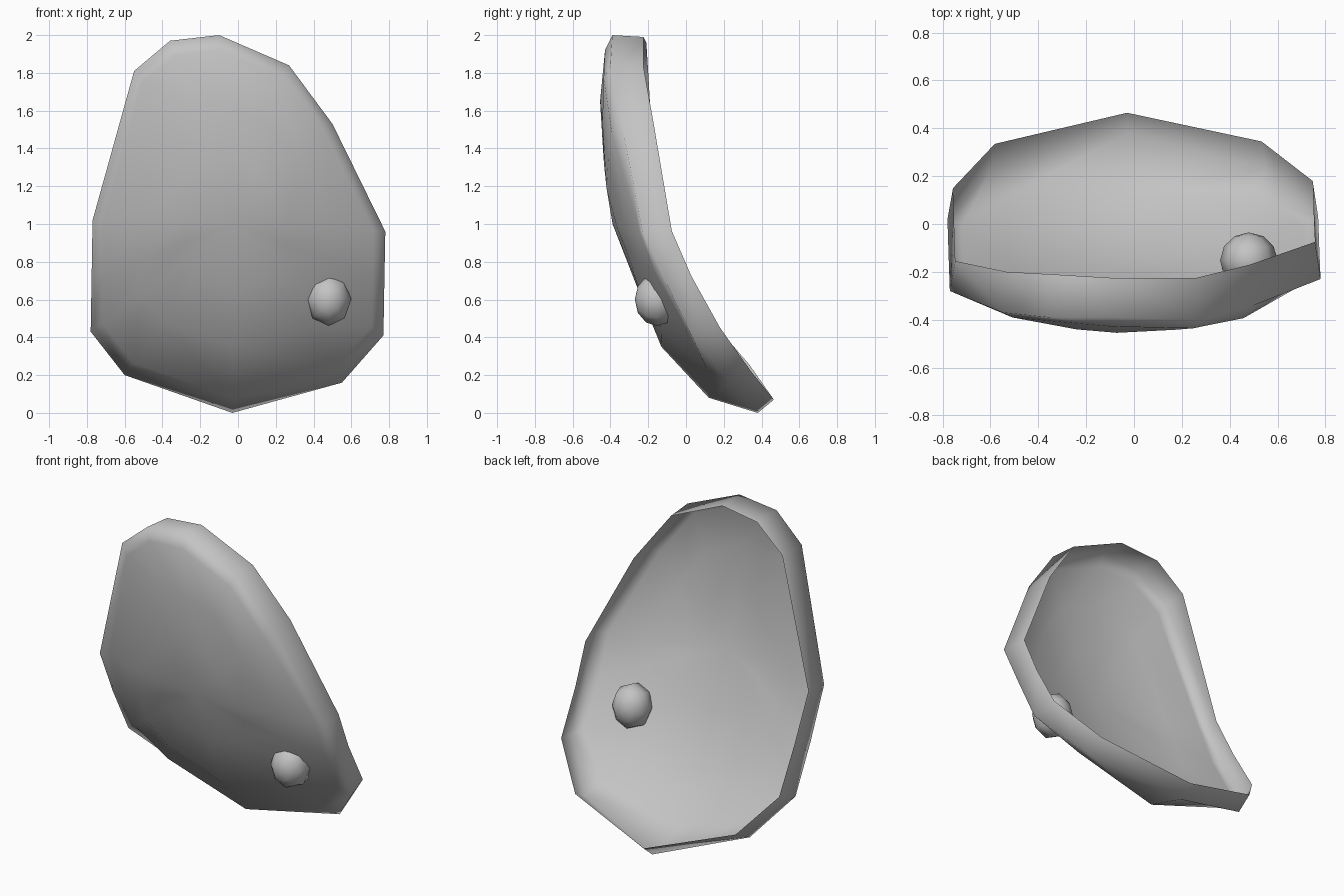
import bpy
import bmesh

if "Cube" in bpy.data.objects:
    bpy.data.objects.remove(bpy.data.objects["Cube"], do_unlink=True)

# One plain grey for everything
grey = bpy.data.materials.new("plain grey")
grey.use_nodes = True
colour = (0.55, 0.55, 0.55, 1)
grey.diffuse_color = colour
grey.node_tree.nodes["Principled BSDF"].inputs["Base Color"].default_value = colour

# Outline of the shell: x, z, depth of the front rim, depth of the back rim
OUTLINE = [
    (-.10, 2.0, -.39, -.225), (.27, 1.84, -.40, -.225), (.50, 1.53, -.34, -.17),
    (.78, .96, -.23, -.075), (.775, .70, -.11, .03), (.77, .41, .03, .18),
    (.55, .16, .23, .345), (-.03, 0, .38, .465), (-.60, .20, .22, .335),
    (-.78, .43, .02, .15), (-.775, .72, -.14, -.01), (-.77, 1.02, -.28, -.155),
    (-.55, 1.81, -.37, -.2), (-.36, 1.97, -.39, -.21),
]
# Profile of the front surface along its middle: height, depth
SPINE = [(0, .2), (.09, .11), (.36, -.14), (1.08, -.42), (1.71, -.46), (2, -.42)]
MID_X, MID_Z = -.02, 1.0


def spine_depth(z):
    """Depth of the middle profile at a height."""
    for (z0, y0), (z1, y1) in zip(SPINE, SPINE[1:]):
        if z <= z1:
            return y0 + (y1 - y0) * (z - z0) / (z1 - z0)
    return SPINE[-1][1]


def front_depth(x, z):
    """Depth of the bulging front, curving back towards the sides."""
    bend = .25 + .7 * max(0, .6 - z)
    return spine_depth(z) + bend * x * x


def finish(name, bm):
    """Turn a bmesh into a smooth grey object."""
    mesh = bpy.data.meshes.new(name)
    bm.to_mesh(mesh)
    bm.free()
    mesh.materials.append(grey)
    for poly in mesh.polygons:
        poly.use_smooth = True
    obj = bpy.data.objects.new(name, mesh)
    bpy.context.scene.collection.objects.link(obj)
    return obj


# Curved shell: an open bowl with a flange turned towards the back
bm = bmesh.new()
back_rim, front_rim = [], []
for x, z, front, back in OUTLINE:
    inset_z = MID_Z + (z - MID_Z) * (.99 if z > MID_Z else .93)
    back_rim.append(bm.verts.new((x * .97, back, inset_z)))
    front_rim.append(bm.verts.new((x, front, z)))
rings = [back_rim, front_rim]
for size in (.92, .65, .35):
    ring = []
    for x, z, _, _ in OUTLINE:
        px = MID_X + (x - MID_X) * size
        pz = MID_Z + (z - MID_Z) * size
        ring.append(bm.verts.new((px, front_depth(px, pz), pz)))
    rings.append(ring)
count = len(OUTLINE)
for outer, inner in zip(rings, rings[1:]):
    for i in range(count):
        j = (i + 1) % count
        bm.faces.new((outer[i], outer[j], inner[j], inner[i]))
centre = bm.verts.new((MID_X, front_depth(MID_X, MID_Z), MID_Z))
for i in range(count):
    bm.faces.new((rings[-1][i], rings[-1][(i + 1) % count], centre))
bmesh.ops.recalc_face_normals(bm, faces=bm.faces[:])
bm.normal_update()
if centre.normal.y > 0:
    bmesh.ops.reverse_faces(bm, faces=bm.faces[:])
finish("curved_shell", bm)

# Bead set through the shell, low on its left
bm = bmesh.new()
bmesh.ops.create_uvsphere(bm, u_segments=8, v_segments=6, radius=1)
for v in bm.verts:
    x, y, z = v.co
    v.co = (.48 + x * .12, -.153 - z * .118, .60 + y * .14)
bmesh.ops.recalc_face_normals(bm, faces=bm.faces[:])
finish("bead", bm)
